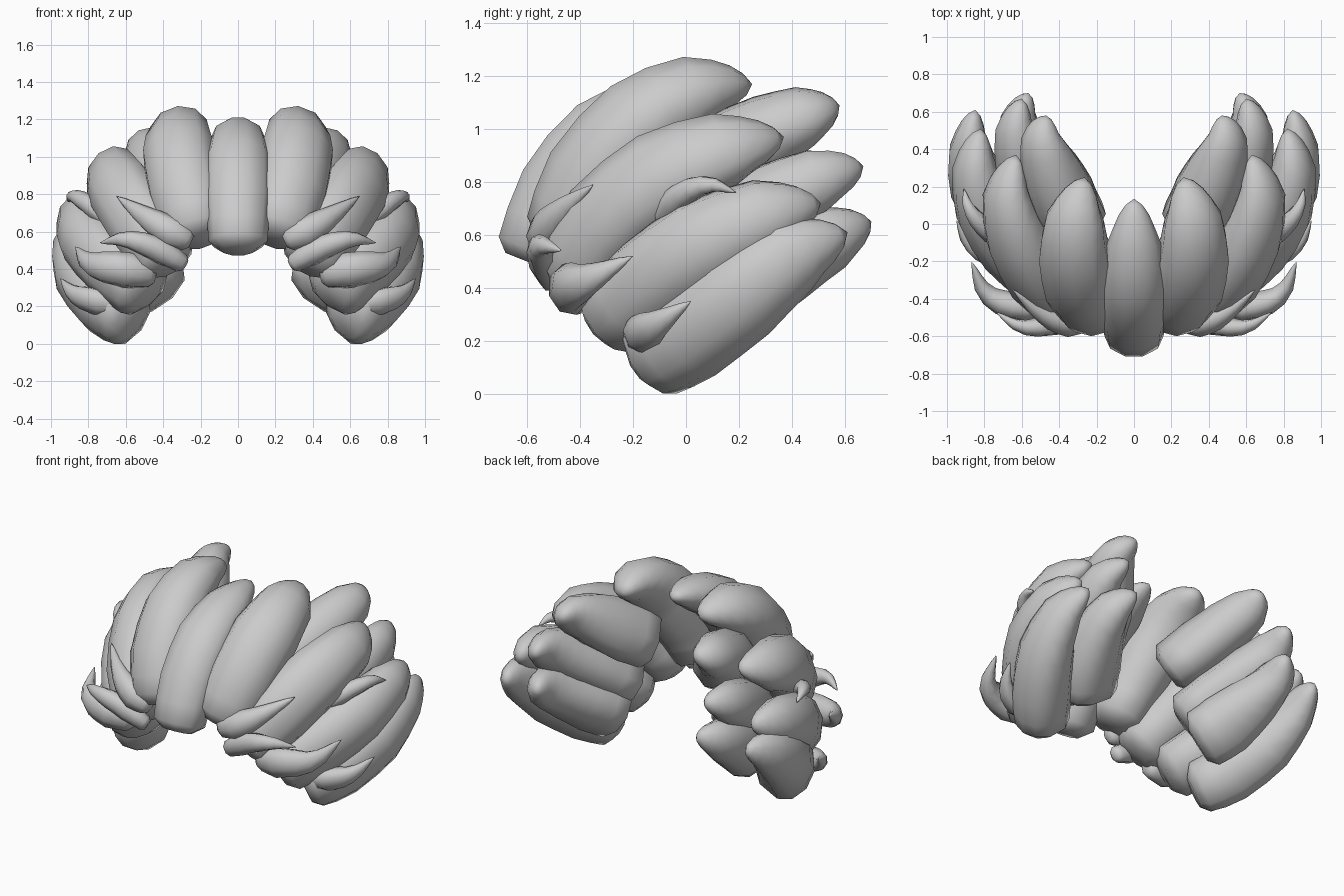
import bpy, bmesh, math
from mathutils import Vector

if "Cube" in bpy.data.objects:
    bpy.data.objects.remove(bpy.data.objects["Cube"])

CENTRE = Vector((0, 0.2, 0.45))  # middle of the head: locks flatten towards it
LOCK = [(0, .9), (.25, 1), (.5, 1), (.75, .82), (.9, .5), (.97, .24), (1, .0)]
INNER = [(0, 1.05), (.25, 1.1), (.5, 1), (.75, .8), (.9, .5), (.97, .24), (1, .0)]
SPIKE = [(0, .75), (.25, 1), (.5, .85), (.75, .5), (.92, .2), (1, .0)]


def taper(profile, t):
    for (a, u), (b, v) in zip(profile, profile[1:]):
        if t <= b:
            return u + (v - u) * (t - a) / (b - a)
    return 0


def spline(pts, t):
    """Smooth path through the control points, t from 0 to 1."""
    n = len(pts) - 1
    i = min(int(t * n), n - 1)
    f = t * n - i
    p1, p2 = pts[i], pts[i + 1]
    p0 = pts[i - 1] if i else p1 * 2 - p2
    p3 = pts[i + 2] if i + 2 <= n else p2 * 2 - p1
    return 0.5 * (2 * p1 + (p2 - p0) * f + (2 * p0 - 5 * p1 + 4 * p2 - p3) * f * f
                  + (3 * p1 - p0 - 3 * p2 + p3) * f ** 3)


def lock(name, path, width, depth, profile=LOCK, sides=10, mirror=True, inner=1.6):
    """Tapered oval tube along a path: blunt root, pointed tip, fuller on the inside."""
    pts = [Vector(p) for p in path]
    bm = bmesh.new()
    rings = []
    # (path position, extra scale, push back); the first ring bevels the root
    stations = [(0, .6, .35 * depth)] + [(t, 1, 0) for t in
                (0, .12, .25, .38, .5, .62, .75, .84, .91, .965)]
    for t, scale, back in stations:
        p = spline(pts, t)
        tangent = (spline(pts, min(t + .02, 1)) - spline(pts, max(t - .02, 0))).normalized()
        out = p - CENTRE
        out = (out - tangent * out.dot(tangent)).normalized()
        side = tangent.cross(out)
        r = taper(profile, t) * scale
        fuller = 1 + (inner - 1) * max(0, min(1, (.78 - t) / .45))
        ring = []
        for k in range(sides):
            a = 2 * math.pi * k / sides
            d = math.sin(a) * depth * r
            if d < 0:
                d *= fuller
            v = p - tangent * back + side * (math.cos(a) * width * r) + out * d
            v.z = max(v.z, 0)
            ring.append(bm.verts.new(v))
        rings.append(ring)
    tip = bm.verts.new(pts[-1])
    for a, b in zip(rings, rings[1:]):
        for k in range(sides):
            j = (k + 1) % sides
            bm.faces.new((a[k], a[j], b[j], b[k]))
    for k in range(sides):
        bm.faces.new((rings[-1][k], rings[-1][(k + 1) % sides], tip))
    bm.faces.new(rings[0][::-1])
    bmesh.ops.recalc_face_normals(bm, faces=bm.faces)
    mesh = bpy.data.meshes.new(name)
    bm.to_mesh(mesh)
    bm.free()
    ob = bpy.data.objects.new(name, mesh)
    bpy.context.collection.objects.link(ob)
    bpy.ops.object.select_all(action='DESELECT')
    ob.select_set(True)
    bpy.context.view_layer.objects.active = ob
    bpy.ops.object.shade_smooth_by_angle(angle=math.radians(60))
    if mirror:
        ob.modifiers.new("mirror", 'MIRROR').use_mirror_merge = False


# Centre lock over the forehead
lock("centre_lock", [(0, -.6, .55), (0, -.505, .78), (0, -.33, .99), (0, -.1, 1.105),
                     (0, .135, 1.17)], .175, .135, mirror=False, inner=1.3)

# Large outer locks, from the top down each side
lock("top_lock", [(.23, -.46, .61), (.285, -.37, .82), (.32, -.18, 1.03), (.315, .03, 1.14),
                  (.265, .25, 1.17)], .2, .165)
lock("upper_side_lock", [(.4, -.43, .46), (.52, -.32, .64), (.63, -.1, .82), (.68, .14, .92),
                         (.63, .37, .97)], .19, .145)
lock("middle_side_lock", [(.54, -.29, .29), (.69, -.14, .42), (.81, .06, .56), (.85, .3, .67),
                          (.82, .51, .72)], .18, .145)
lock("lower_side_lock", [(.62, -.13, .13), (.735, .0, .21), (.85, .2, .365), (.88, .4, .52),
                         (.85, .61, .61)], .18, .135)

# Inner row of locks behind them
lock("upper_inner_lock", [(.32, -.03, .8), (.4, .12, .9), (.46, .3, .99), (.49, .45, 1.05),
                          (.47, .58, 1.09)], .155, .13, INNER, inner=1.7)
lock("middle_inner_lock", [(.45, -.02, .48), (.55, .13, .6), (.61, .32, .72), (.635, .5, .81),
                           (.6, .67, .86)], .155, .13, INNER, inner=1.7)
lock("lower_inner_lock", [(.48, .08, .3), (.56, .2, .38), (.61, .38, .5), (.615, .55, .59),
                          (.565, .7, .65)], .155, .13, INNER, inner=1.7)

# Small curved spikes along the front edge
lock("upper_spike", [(.27, -.53, .56), (.38, -.53, .61), (.51, -.47, .69), (.65, -.35, .79)],
     .085, .07, SPIKE, 8, inner=1)
lock("curled_spike", [(.3, -.51, .43), (.44, -.54, .51), (.6, -.55, .56), (.74, -.47, .54)],
     .07, .06, SPIKE, 8, inner=1)
lock("middle_spike", [(.47, -.42, .37), (.63, -.44, .4), (.79, -.37, .43), (.87, -.2, .52)],
     .1, .08, SPIKE, 8, inner=1)
lock("lower_spike", [(.64, -.18, .2), (.77, -.16, .23), (.88, -.1, .27), (.95, .02, .35)],
     .08, .065, SPIKE, 8, inner=1)
lock("side_claw", [(.68, -.1, .65), (.79, -.03, .74), (.88, .08, .79), (.91, .19, .76)],
     .055, .055, SPIKE, 8, inner=1)
